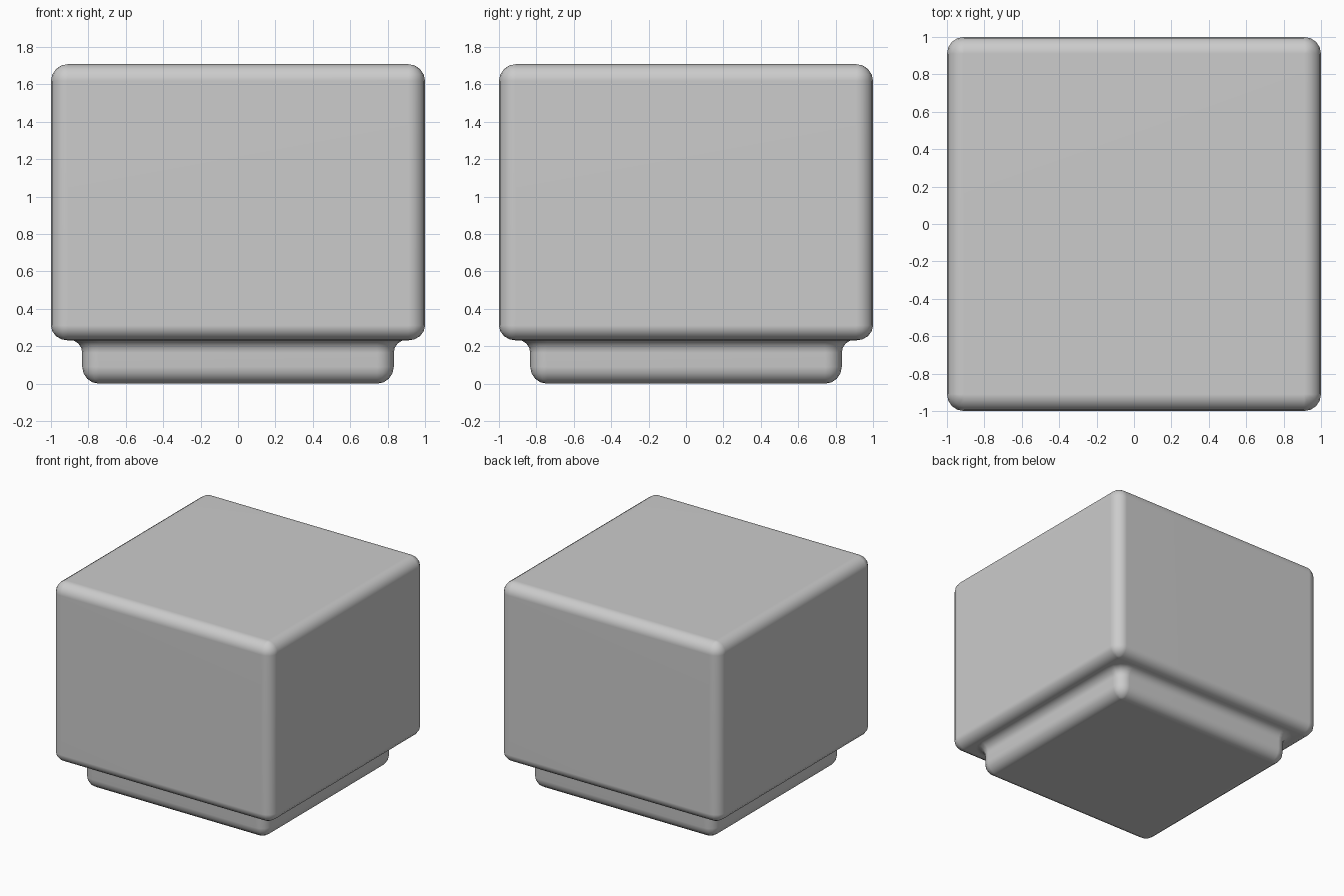
import bpy, bmesh
from math import sin, cos, pi, radians

if "Cube" in bpy.data.objects:
    bpy.data.objects.remove(bpy.data.objects["Cube"])

STEPS = 4  # segments per rounded quarter


def quarter(a0, a1):
    return [a0 + (a1 - a0) * i / STEPS for i in range(STEPS + 1)]


def ring(bm, half, centre, z):
    """Rounded square whose corner arcs are centred at +-centre."""
    r = half - centre
    verts = []
    for k, (sx, sy) in enumerate([(1, 1), (-1, 1), (-1, -1), (1, -1)]):
        for a in quarter(k * pi / 2, (k + 1) * pi / 2):
            verts.append(bm.verts.new((sx * centre + r * cos(a), sy * centre + r * sin(a), z)))
    return verts


# Side profile as (half width, corner centre, height)
R = 0.09
BASE, BODY = 0.743, 0.91
profile = []
# rounded foot of the base
profile += [(BASE + R * cos(a), BASE, R + R * sin(a)) for a in quarter(-pi / 2, 0)]
# hollow fillet under the body
profile += [(0.903 - 0.07 * cos(a), BASE, 0.165 + 0.07 * sin(a)) for a in quarter(0, pi / 2)]
# rounded lower edge of the body
profile += [(BODY + R * cos(a), BODY, 0.311 + 0.08 * sin(a)) for a in quarter(-pi / 2, 0)]
# rounded upper edge of the body
profile += [(BODY + R * cos(a), BODY, 1.618 + R * sin(a)) for a in quarter(0, pi / 2)]

bm = bmesh.new()
rings = [ring(bm, *p) for p in profile]
n = len(rings[0])
for lo, hi in zip(rings, rings[1:]):
    for i in range(n):
        j = (i + 1) % n
        bm.faces.new((lo[i], lo[j], hi[j], hi[i]))
bm.faces.new(rings[0][::-1])
bm.faces.new(rings[-1])
bmesh.ops.remove_doubles(bm, verts=bm.verts, dist=0.0005)
bmesh.ops.recalc_face_normals(bm, faces=bm.faces)

mesh = bpy.data.meshes.new("rounded_block_on_base")
bm.to_mesh(mesh)
bm.free()
block = bpy.data.objects.new("rounded_block_on_base", mesh)
bpy.context.collection.objects.link(block)
bpy.context.view_layer.objects.active = block
block.select_set(True)
bpy.ops.object.shade_smooth_by_angle(angle=radians(40))
block.modifiers.new("even_shading", 'WEIGHTED_NORMAL').keep_sharp = True
